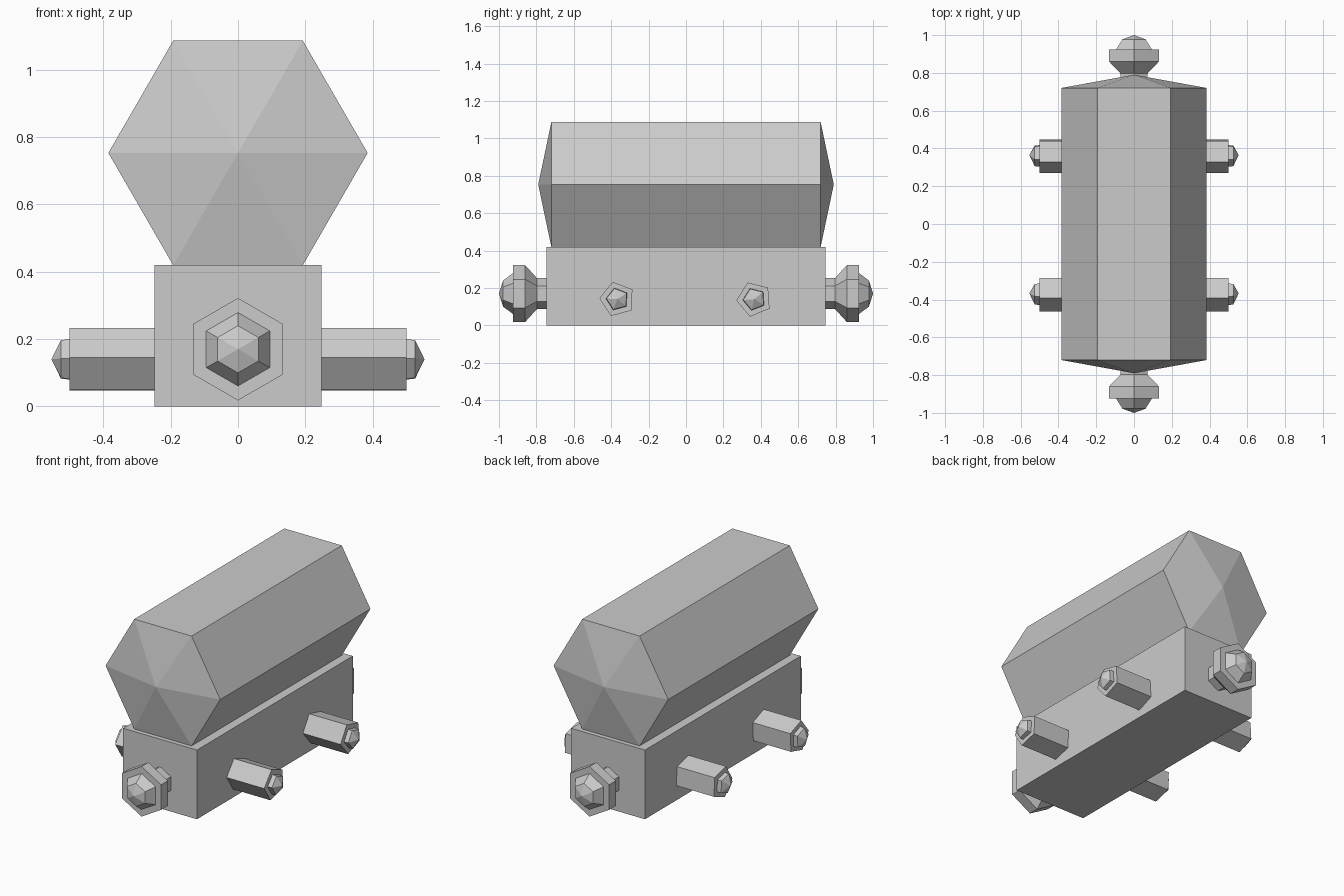
import bpy, bmesh
from math import cos, sin, radians, tau
from mathutils import Vector

cube = bpy.data.objects.get("Cube")
if cube:
    bpy.data.objects.remove(cube, do_unlink=True)

grey = bpy.data.materials.new("plain_grey")
grey.use_nodes = True
colour = (0.6, 0.6, 0.6, 1)
grey.diffuse_color = colour
grey.node_tree.nodes["Principled BSDF"].inputs["Base Color"].default_value = colour


def finish(name, bm):
    bmesh.ops.recalc_face_normals(bm, faces=bm.faces)
    mesh = bpy.data.meshes.new(name)
    bm.to_mesh(mesh)
    bm.free()
    mesh.materials.append(grey)
    obj = bpy.data.objects.new(name, mesh)
    bpy.context.collection.objects.link(obj)
    return obj


def turned(name, axis, sides, phase, profile, centre):
    """Faceted solid around the x or y axis; profile is (distance, radius) pairs."""
    bm = bmesh.new()
    rings = []
    for dist, rad in profile:
        ring = []
        for i in range(sides if rad else 1):
            a = radians(phase) + tau * i / sides
            u, w = rad * cos(a), rad * sin(a)
            offset = (dist, u, w) if axis == "x" else (u, dist, w)
            ring.append(bm.verts.new(Vector(centre) + Vector(offset)))
        rings.append(ring)
    for a, b in zip(rings, rings[1:]):
        for i in range(sides):
            j = (i + 1) % sides
            quad = [a[i % len(a)], a[j % len(a)], b[j % len(b)], b[i % len(b)]]
            bm.faces.new(list(dict.fromkeys(quad)))
    for ring in (rings[0], rings[-1]):
        if len(ring) > 1:
            bm.faces.new(ring)
    return finish(name, bm)


# Box base
bm = bmesh.new()
bmesh.ops.create_cube(bm, size=1)
bmesh.ops.scale(bm, vec=(0.495, 1.494, 0.42), verts=bm.verts)
bmesh.ops.translate(bm, vec=(0, 0, 0.21), verts=bm.verts)
finish("base", bm)

# Six-sided tank with shallow pointed ends
turned("tank", "y", 6, 0,
       [(-0.79, 0), (-0.72, 0.385), (0.72, 0.385), (0.79, 0)], (0, 0, 0.753))

# Stepped buffers at both ends
buffer = [(0.74, 0.083), (0.797, 0.083), (0.86, 0.152), (0.925, 0.152),
          (0.925, 0.109), (0.978, 0.07), (1.0, 0)]
for end, s in (("front", -1), ("back", 1)):
    turned(end + "_buffer", "y", 6, 90, [(s * d, r) for d, r in buffer], (0, 0, 0.17))

# Five-sided pegs with small pointed tips, two on each side
peg = [(0.24, 0.096), (0.5, 0.096), (0.5, 0.062), (0.526, 0.059), (0.554, 0)]
for end, y, phase in (("front", -0.367, 177), ("back", 0.365, 184)):
    for side, s in (("left", 1), ("right", -1)):
        turned(f"{end}_{side}_peg", "x", 5, phase, [(s * d, r) for d, r in peg], (0, y, 0.14))
